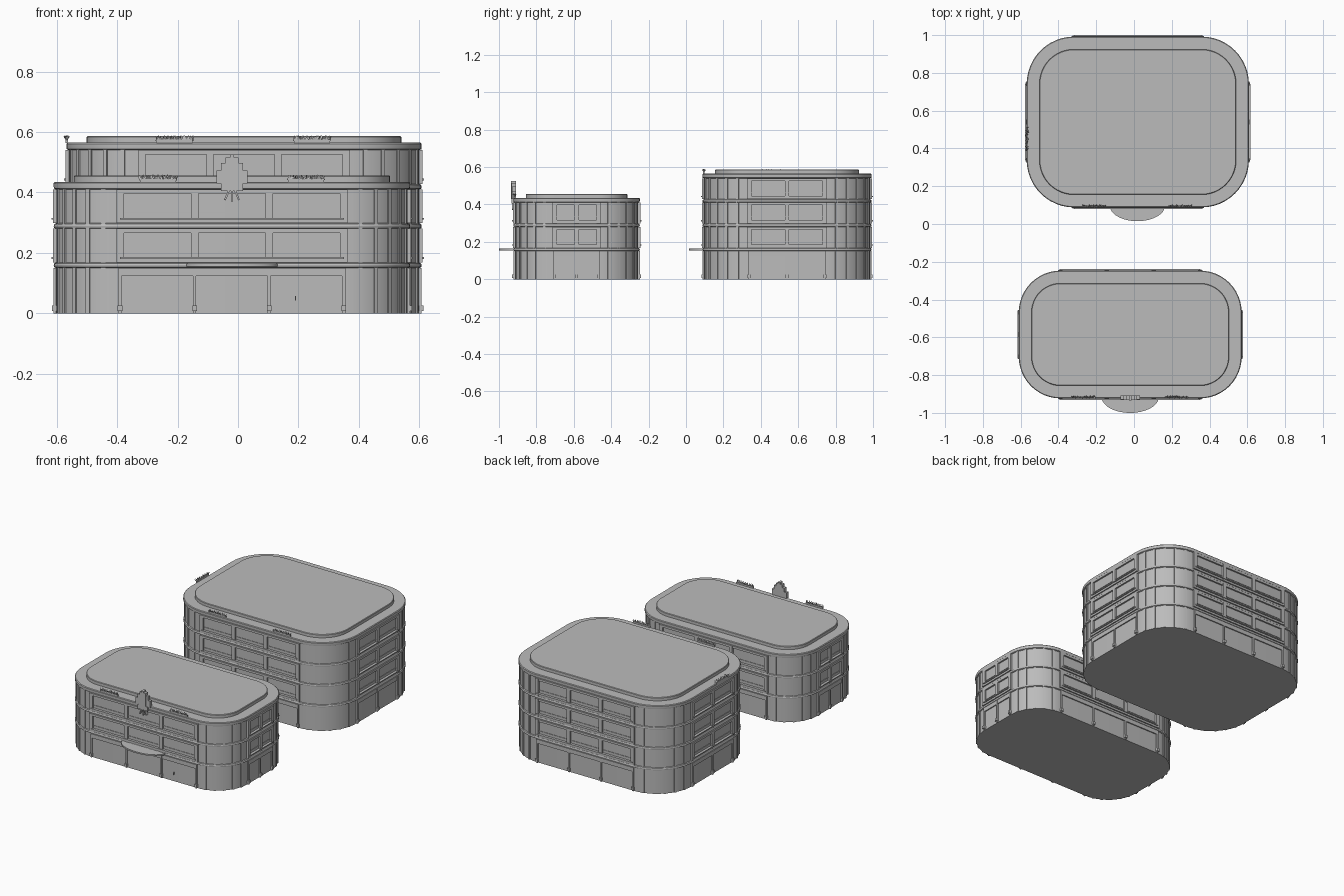
import bpy, bmesh, math, random
from mathutils import Matrix, Vector

random.seed(4)
cube = bpy.data.objects.get("Cube")
if cube:
    bpy.data.objects.remove(cube)

stone = bpy.data.materials.new("stone grey")
stone.use_nodes = True
grey = (0.5, 0.5, 0.5, 1)
stone.diffuse_color = grey
stone.node_tree.nodes["Principled BSDF"].inputs["Base Color"].default_value = grey

FLOOR = 0.13      # storey height
GROUND = 0.15     # ground floor height
SEG = 12          # segments in each rounded corner


def finish(name, bm, smooth=False):
    bmesh.ops.recalc_face_normals(bm, faces=bm.faces)
    mesh = bpy.data.meshes.new(name)
    bm.to_mesh(mesh)
    bm.free()
    mesh.materials.append(stone)
    obj = bpy.data.objects.new(name, mesh)
    bpy.context.collection.objects.link(obj)
    if smooth:
        bpy.ops.object.select_all(action='DESELECT')
        obj.select_set(True)
        bpy.context.view_layer.objects.active = obj
        bpy.ops.object.shade_smooth_by_angle(angle=math.radians(25))
    return obj


def box(bm, frame, lo, hi):
    """Box between two local corners, placed by a frame matrix."""
    lo, hi = Vector(lo), Vector(hi)
    mat = frame @ Matrix.Translation((lo + hi) / 2) @ Matrix.Diagonal((*(hi - lo), 1))
    bmesh.ops.create_cube(bm, size=1, matrix=mat)


def outline(b, offset):
    """Rounded rectangle, grown or shrunk by offset."""
    cx, cy, hw, hd, r = b
    pts = []
    for q, (sx, sy) in enumerate(((1, 1), (-1, 1), (-1, -1), (1, -1))):
        for i in range(SEG + 1):
            a = math.pi / 2 * (q + i / SEG)
            pts.append((cx + sx * (hw - r) + (r + offset) * math.cos(a),
                        cy + sy * (hd - r) + (r + offset) * math.sin(a)))
    return pts


def loft(name, b, profile):
    """Skin a (offset, z) profile around the plan outline."""
    bm = bmesh.new()
    rings = [[bm.verts.new((x, y, z)) for x, y in outline(b, o)] for o, z in profile]
    for low, high in zip(rings, rings[1:]):
        for i in range(len(low)):
            j = (i + 1) % len(low)
            bm.faces.new((low[i], low[j], high[j], high[i]))
    bm.faces.new(rings[0])
    bm.faces.new(rings[-1])
    return finish(name, bm, True)


def wall_frames(b):
    """Frames at each straight wall: x along, -y outward; with half length and bays."""
    cx, cy, hw, hd, r = b
    for k in range(4):
        along, out = (hw, hd) if k % 2 == 0 else (hd, hw)
        m = Matrix.Translation((cx, cy, 0)) @ Matrix.Rotation(k * math.pi / 2, 4, 'Z')
        yield m @ Matrix.Translation((0, -out, 0)), along - r, 3 if k % 2 == 0 else 2


def windows(name, b, floors):
    bm = bmesh.new()
    for m, half, bays in wall_frames(b):
        step = 2 * half / bays
        for f in range(floors):
            z = GROUND + 0.018 + f * FLOOR
            top = z + 0.112
            # head, sill and projecting rail
            box(bm, m, (-half, -0.002, top - 0.014), (half, 0.02, top))
            box(bm, m, (-half, -0.002, z), (half, 0.02, z + 0.012))
            box(bm, m, (-half, -0.008, z + 0.012), (half, 0.012, z + 0.018))
            for i in range(bays + 1):
                u = -half + i * step
                box(bm, m, (u - 0.012, -0.003, z), (u + 0.012, 0.02, top))
            # pane bars
            for i in range(bays):
                u = -half + i * step
                box(bm, m, (u, 0.005, z + 0.034), (u + step, 0.02, z + 0.037))
    return finish(name, bm)


def shopfront(name, b):
    bm = bmesh.new()
    for m, half, bays in wall_frames(b):
        step = 2 * half / bays
        box(bm, m, (-half, 0.001, 0.124), (half, 0.02, 0.15))
        for i in range(bays + 1):
            u = -half + i * step
            box(bm, m, (u - 0.005, 0, 0), (u + 0.005, 0.02, GROUND))
            box(bm, m, (u - 0.008, -0.006, 0.008), (u + 0.008, 0.02, 0.026))
    return finish(name, bm)


def corner_ribs(name, b, top):
    bm = bmesh.new()
    cx, cy, hw, hd, r = b
    for q, (sx, sy) in enumerate(((1, 1), (-1, 1), (-1, -1), (1, -1))):
        for i in range(1, 6):
            a = math.pi / 2 * (q + i / 6)
            m = Matrix.Translation((cx + sx * (hw - r), cy + sy * (hd - r), 0))
            m = m @ Matrix.Rotation(a, 4, 'Z')
            box(bm, m, (r - 0.03, -0.007, 0), (r - 0.004, 0.007, top))
    return finish(name, bm)


def canopy(name, x, y, width, depth, z):
    """Thin half-ellipse awning."""
    bm = bmesh.new()
    n = 24
    pts = [(x + width * math.cos(math.pi * i / n), y - depth * math.sin(math.pi * i / n))
           for i in range(n + 1)]
    face = bm.faces.new([bm.verts.new((px, py, z)) for px, py in pts])
    new = bmesh.ops.extrude_face_region(bm, geom=[face])["geom"]
    bmesh.ops.translate(bm, vec=(0, 0, 0.009),
                        verts=[v for v in new if isinstance(v, bmesh.types.BMVert)])
    return finish(name, bm, True)


def planter(name, x, y, z, turn=0):
    """Narrow trough filled with leaning blades."""
    bm = bmesh.new()
    base = Matrix.Translation((x, y, z)) @ Matrix.Rotation(turn, 4, 'Z')
    box(bm, base, (-0.06, -0.004, -0.002), (0.06, 0.004, 0.010))
    for i in range(42):
        lean = Matrix.Rotation(random.uniform(-0.7, 0.7), 4, 'X')
        lean = lean @ Matrix.Rotation(random.uniform(-0.5, 0.5), 4, 'Y')
        m = base @ Matrix.Translation((-0.06 + 0.12 * i / 41, 0, 0.008)) @ lean
        bmesh.ops.create_cone(bm, segments=3, radius1=0.0035, radius2=0.001,
                              depth=0.018, cap_ends=True,
                              matrix=m @ Matrix.Translation((0, 0, 0.007)))
    return finish(name, bm)


def building(name, b, floors):
    # Walls with a moulded band above each storey
    profile = [(-0.008, 0)]
    z = GROUND
    for f in range(floors + 1):
        profile += [(-0.008, z), (-0.001, z + 0.003), (0, z + 0.009),
                    (-0.002, z + 0.015), (-0.008, z + 0.018)]
        z += FLOOR
    top = z - FLOOR + 0.025
    profile[-2:] = [(0, top - 0.004), (-0.004, top)]
    loft(name + "_walls", b, profile)
    loft(name + "_roof", b, [(-0.067, top - 0.01), (-0.067, top + 0.018), (-0.070, top + 0.021)])
    windows(name + "_windows", b, floors)
    shopfront(name + "_shopfront", b)
    corner_ribs(name + "_corner_ribs", b, top - 0.02)
    return top


# Plans: centre x, centre y, half width, half depth, corner radius
small = (-0.02, -0.585, 0.59, 0.338, 0.22)
large = (0.02, 0.54, 0.588, 0.452, 0.25)
small_top = building("small_building", small, 2)
large_top = building("large_building", large, 3)

# Entrance awnings
canopy("small_canopy", -0.02, -0.915, 0.152, 0.085, 0.155)
canopy("large_canopy", 0.018, 0.095, 0.145, 0.08, 0.155)

# Roof edge planting
for x in (-0.265, 0.225):
    planter("small_planter", x, -0.917, small_top)
for x in (-0.21, 0.245):
    planter("large_planter", x, 0.095, large_top)
planter("side_planter", -0.567, 0.45, large_top, math.pi / 2)

# Stepped fan crest above the entrance
bm = bmesh.new()
place = Matrix.Translation((-0.02, -0.923, 0))
for i in range(-3, 4):
    height = (0.525, 0.515, 0.497, 0.472)[abs(i)]
    thick = 0.012 - 0.002 * abs(i)
    box(bm, place, (i * 0.0145 - 0.0073, -thick, 0.43), (i * 0.0145 + 0.0073, 0.014, height))
box(bm, place, (-0.036, -0.01, 0.405), (0.036, 0.012, 0.432))
for i in (-1, 0, 1):
    tilt = Matrix.Translation((0, 0, 0.43)) @ Matrix.Rotation(i * 0.4, 4, 'Y')
    box(bm, place @ tilt, (-0.003, -0.008, -0.06), (0.003, 0.01, 0))
finish("entrance_crest", bm)

# Door handle
bm = bmesh.new()
box(bm, Matrix.Translation((0.19, -0.92, 0.05)), (-0.002, -0.003, -0.008), (0.002, 0.01, 0.008))
finish("door_handle", bm)
